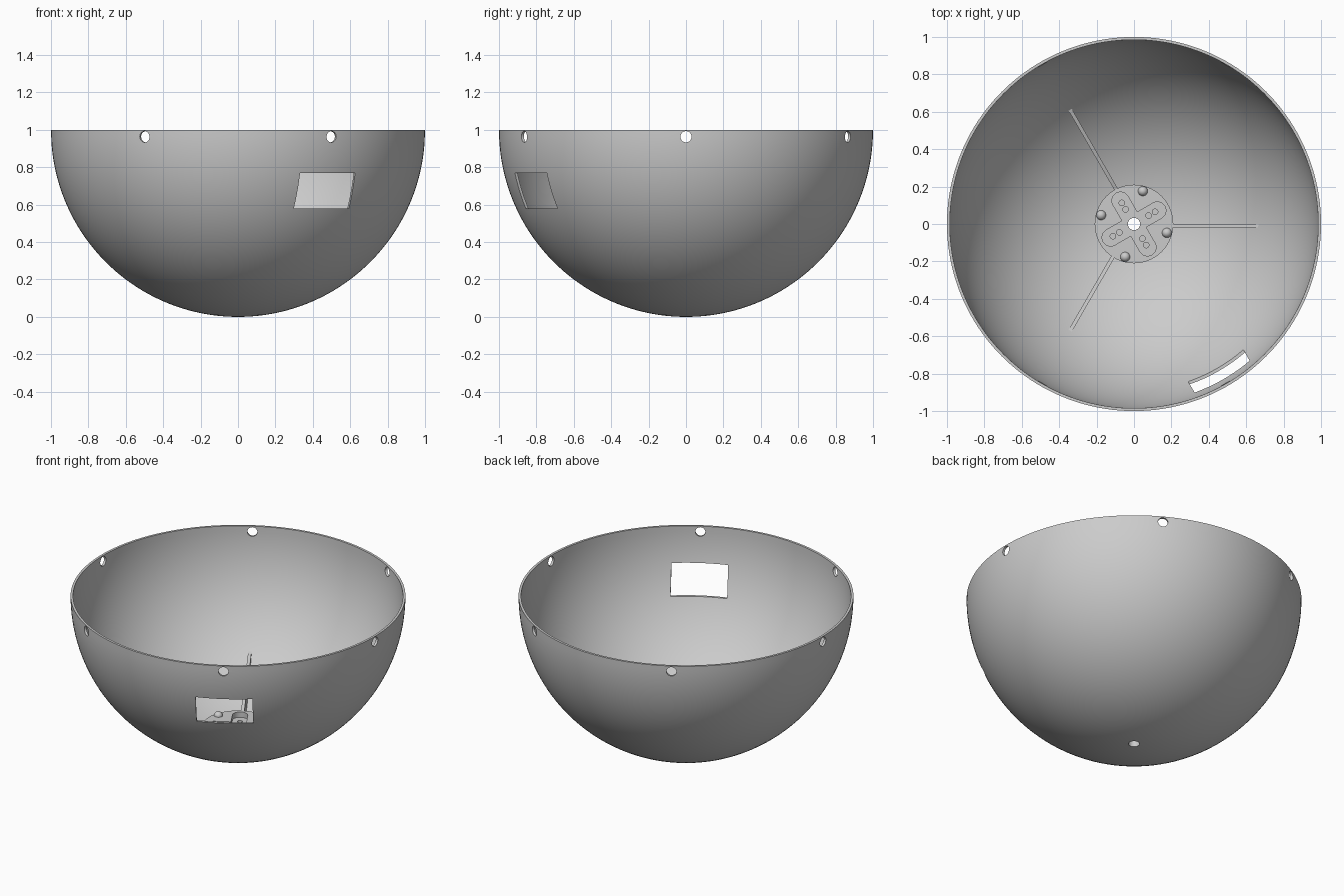
import bpy, bmesh, math
from mathutils import Matrix, Vector

cube = bpy.data.objects.get("Cube")
if cube:
    bpy.data.objects.remove(cube)

grey = bpy.data.materials.new("plain grey")
grey.use_nodes = True
GREY = (0.6, 0.6, 0.6, 1)
grey.diffuse_color = GREY
grey.node_tree.nodes["Principled BSDF"].inputs["Base Color"].default_value = GREY

INNER = 0.985    # inside radius of the bowl
HUB_TOP = 0.145
BORE = 0.033


def make(name, bm):
    bmesh.ops.recalc_face_normals(bm, faces=bm.faces[:])
    mesh = bpy.data.meshes.new(name)
    bm.to_mesh(mesh)
    bm.free()
    ob = bpy.data.objects.new(name, mesh)
    bpy.context.collection.objects.link(ob)
    mesh.materials.append(grey)
    return ob


def lathe(name, profile, steps):
    # closed (radius, height) profile turned around z
    bm = bmesh.new()
    rings = []
    for i in range(steps):
        a = math.tau * i / steps
        rings.append([bm.verts.new((r * math.cos(a), r * math.sin(a), z)) for r, z in profile])
    n = len(profile)
    for i in range(steps):
        a, b = rings[i], rings[(i + 1) % steps]
        for j in range(n):
            k = (j + 1) % n
            bm.faces.new((a[j], b[j], b[k], a[k]))
    return make(name, bm)


def prism(name, outline, depth, matrix):
    # flat outline pulled along local z, then placed
    bm = bmesh.new()
    base = bm.faces.new([bm.verts.new((x, y, 0)) for x, y in outline])
    top = bmesh.ops.extrude_face_region(bm, geom=[base])["geom"]
    verts = [v for v in top if isinstance(v, bmesh.types.BMVert)]
    bmesh.ops.translate(bm, verts=verts, vec=(0, 0, depth))
    bmesh.ops.transform(bm, matrix=matrix, verts=bm.verts[:])
    return make(name, bm)


def circle(radius, steps=32):
    return [(radius * math.cos(math.tau * i / steps), radius * math.sin(math.tau * i / steps))
            for i in range(steps)]


def slot(half_length, radius, steps=16):
    pts = []
    for side in (0, 1):
        for i in range(steps + 1):
            a = math.pi * (side + i / steps) - math.pi / 2
            shift = half_length - radius
            pts.append(((shift if side == 0 else -shift) + radius * math.cos(a), radius * math.sin(a)))
    return pts


def cut(target, cutters):
    for c in cutters:
        c.hide_render = True
        mod = target.modifiers.new("cut", 'BOOLEAN')
        mod.operation = 'DIFFERENCE'
        mod.solver = 'EXACT'
        mod.object = c
        bpy.context.view_layer.objects.active = target
        bpy.ops.object.modifier_apply(modifier=mod.name)
        bpy.data.objects.remove(c)


def smooth(ob):
    bpy.ops.object.select_all(action='DESELECT')
    ob.select_set(True)
    bpy.context.view_layer.objects.active = ob
    bpy.ops.object.shade_smooth_by_angle(angle=math.radians(30))


def turn(degrees):
    return Matrix.Rotation(math.radians(degrees), 4, 'Z')


def arc(radius, steps=40):
    # quarter circle from the central bore to the rim
    start = math.asin(BORE / radius)
    angles = [start + (math.pi / 2 - start) * i / steps for i in range(steps + 1)]
    return [(radius * math.sin(a), 1 - radius * math.cos(a)) for a in angles]


# Bowl with six rim holes and one window
bowl = lathe("bowl", arc(1) + arc(INNER)[::-1], 160)
outward = Matrix.Rotation(math.pi / 2, 4, 'Y')
cutters = [prism("hole_cutter", circle(0.03), 0.4,
                 turn(60 * i) @ Matrix.Translation((0.8, 0, 0.963)) @ outward) for i in range(6)]
window = [(0.7, -0.17), (1.1, -0.17), (1.1, 0.17), (0.7, 0.17)]
cutters.append(prism("window_cutter", window, 0.19, turn(-60) @ Matrix.Translation((0, 0, 0.58))))
cut(bowl, cutters)
smooth(bowl)

# Round hub with a cross-shaped pocket and small holes in its arms
hub = lathe("hub", [(BORE, 0.008), (0.21, 0.03), (0.21, HUB_TOP), (BORE, HUB_TOP)], 96)
cutters = []
for angle in (30, 120):
    cutters.append(prism("pocket_cutter", slot(0.19, 0.046), 0.1,
                         turn(angle) @ Matrix.Translation((0, 0, HUB_TOP - 0.035))))
for arm in range(4):
    for r in (0.09, 0.13):
        cutters.append(prism("pin_cutter", circle(0.015, 20), 0.1,
                             turn(30 + 90 * arm) @ Matrix.Translation((r, 0, 0.06))))
cut(hub, cutters)
smooth(hub)

# Four domed screw heads on the hub
for i in range(4):
    bm = bmesh.new()
    bmesh.ops.create_uvsphere(bm, u_segments=24, v_segments=16, radius=0.026)
    place = turn(75 + 90 * i) @ Matrix.Translation((0.182, 0, HUB_TOP))
    bmesh.ops.transform(bm, matrix=place, verts=bm.verts[:])
    smooth(make(f"screw_head_{i + 1}", bm))

# Three thin ribs from the hub to the bowl wall
upright = Matrix.Rotation(math.pi / 2, 4, 'X')
for i, tip in enumerate((0.665, 0.70, 0.665)):
    outline = [(0.2, HUB_TOP - 0.003)]
    for k in range(17):
        r = tip + (0.2 - tip) * k / 16
        outline.append((r, 1 - math.sqrt((INNER + 0.004) ** 2 - r * r)))
    outline[1] = (tip, 1 - math.sqrt(INNER ** 2 - tip * tip))
    prism(f"rib_{i + 1}", outline, 0.02, turn(120 * i) @ upright)
